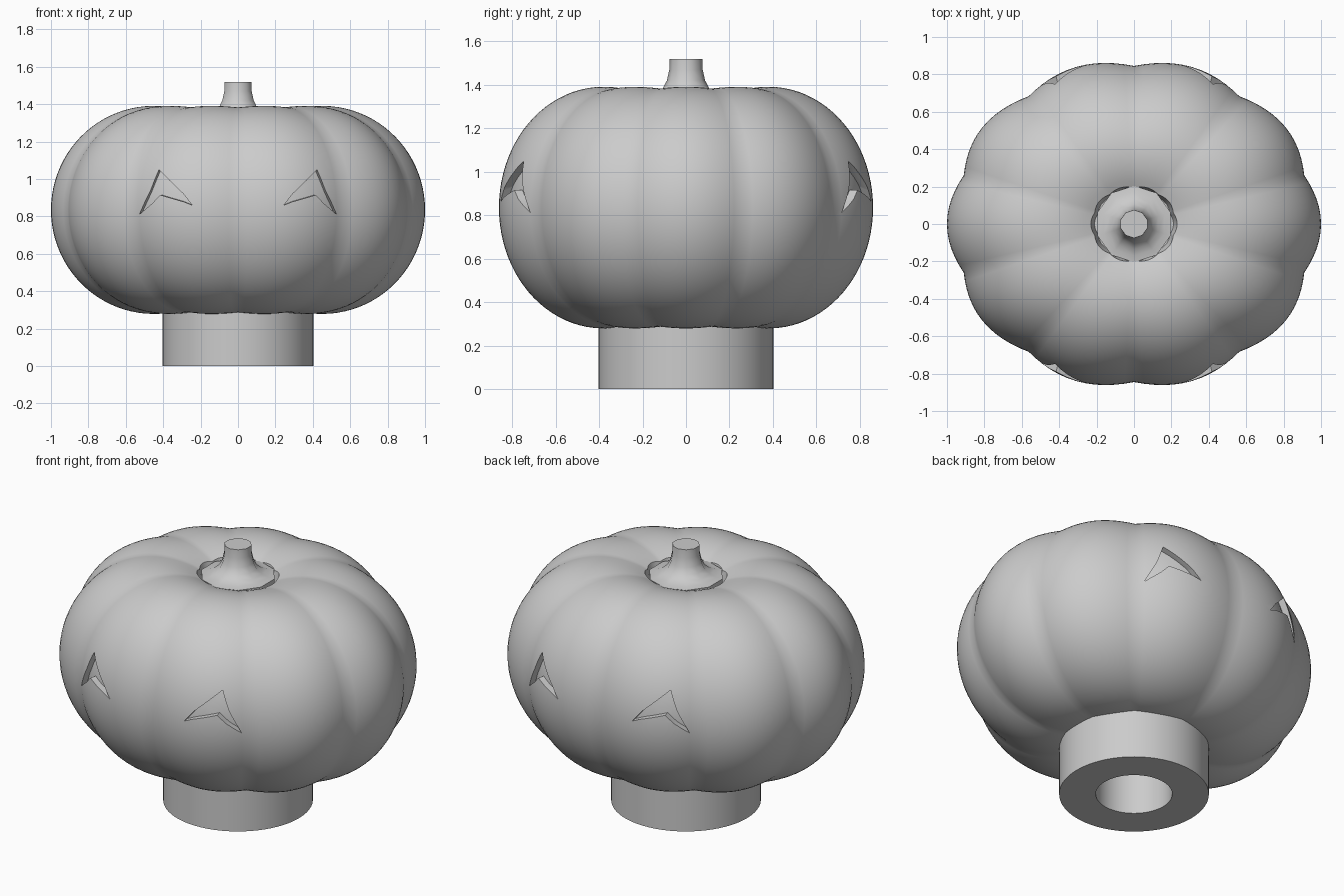
import bpy, bmesh
from math import sin, cos, pi, sqrt

cube = bpy.data.objects.get("Cube")
if cube:
    bpy.data.objects.remove(cube)

grey = bpy.data.materials.new("plain_grey")
grey.use_nodes = True
grey.diffuse_color = (0.6, 0.6, 0.6, 1)
grey.node_tree.nodes["Principled BSDF"].inputs["Base Color"].default_value = (0.6, 0.6, 0.6, 1)

LOBES = 10
MID_Z = 0.835
WIDE, DEEP = 0.957, 0.845   # radii at the grooves


def finish(name, bm):
    bmesh.ops.recalc_face_normals(bm, faces=bm.faces)
    mesh = bpy.data.meshes.new(name)
    bm.to_mesh(mesh)
    bm.free()
    mesh.materials.append(grey)
    obj = bpy.data.objects.new(name, mesh)
    bpy.context.collection.objects.link(obj)
    return obj


def lathe(name, profile, segments, place, closed=False):
    """Spin (radius, height) points; place(r, z, angle) gives the position."""
    bm = bmesh.new()
    rings = [[bm.verts.new(place(r, z, pi / 2 + 2 * pi * i / segments))
              for i in range(segments)] for r, z in profile]
    pairs = list(zip(rings, rings[1:]))
    if closed:
        pairs.append((rings[-1], rings[0]))
    else:
        bm.faces.new(rings[0])
        bm.faces.new(rings[-1])
    for a, b in pairs:
        for i in range(segments):
            j = (i + 1) % segments
            bm.faces.new((a[i], a[j], b[j], b[i]))
    return finish(name, bm)


def round_place(r, z, a):
    return r * cos(a), r * sin(a), z


def lobed_place(r, z, a):
    bulge = abs(sin((a - pi / 2) * LOBES / 2))
    f = r * (1 + 0.045 * bulge)
    return WIDE * f * cos(a), DEEP * f * sin(a), MID_Z + z * (1 + 0.015 * bulge)


def pumpkin(name, inset=0.0):
    core, steps = 0.45, 56
    start = -0.41          # how far the skin curls into the dimples
    pts = []
    for i in range(steps + 1):
        t = start + (pi - 2 * start) * i / steps
        pts.append((core + (0.55 - inset) * sin(t), (0.548 - inset) * cos(t)))
    pts.insert(0, (pts[0][0] - 0.02, 0.42))
    return lathe(name, pts, LOBES * 12, lobed_place)


def mirrored(half):
    return half + [(-x, z) for x, z in reversed(half) if x]


def face_cutter(name, outline, side):
    """Prism through one side of the skin, leaning with the surface."""
    def point(x, z, y):
        skin = DEEP * sqrt(1 - (x / WIDE) ** 2)
        return x * (1 + 0.6 * (y - skin)), side * y, z
    bm = bmesh.new()
    inner, outer = [[bm.verts.new(point(x, z, y)) for x, z in outline] for y in (0.4, 1.05)]
    bm.faces.new(inner)
    bm.faces.new(outer)
    for i in range(len(outline)):
        j = (i + 1) % len(outline)
        bm.faces.new((inner[i], inner[j], outer[j], outer[i]))
    bmesh.ops.triangulate(bm, faces=bm.faces)
    return finish(name, bm)


def subtract(obj, cutter):
    mod = obj.modifiers.new("cut", 'BOOLEAN')
    mod.operation, mod.solver, mod.object = 'DIFFERENCE', 'EXACT', cutter
    bpy.context.view_layer.objects.active = obj
    bpy.ops.object.modifier_apply(modifier=mod.name)


# Pumpkin with a shallow carved face on the front and the back
body = pumpkin("pumpkin_body")
core = pumpkin("carving_floor_helper", 0.04)
mouth = mirrored([(0, 0.655), (0.63, 0.755), (0.285, 0.585), (0.235, 0.645),
                  (0.135, 0.515), (0, 0.46)])[:-1]
eye = [(0.425, 1.05), (0.24, 0.86), (0.41, 0.915), (0.525, 0.81)]
shapes = {"mouth": mouth, "left_eye": eye, "right_eye": [(-x, z) for x, z in eye]}
helpers = [core]
for side, label in ((-1, "front"), (1, "back")):
    for part, outline in shapes.items():
        cutter = face_cutter(f"{label}_{part}_cutter", outline, side)
        subtract(cutter, core)
        subtract(body, cutter)
        helpers.append(cutter)
for helper in helpers:
    bpy.data.objects.remove(helper)

# Flared stem
stem = lathe("stem", [(0.075, 1.52), (0.077, 1.47), (0.088, 1.42), (0.106, 1.385),
                      (0.135, 1.36), (0.17, 1.345), (0.205, 1.34), (0.205, 1.25)],
             LOBES, round_place)

# Ring-shaped foot with a round opening
foot = lathe("foot", [(0.403, 0), (0.403, 0.42), (0.206, 0.42), (0.206, 0)],
             64, round_place, closed=True)

for obj, angle in ((body, 0.6), (stem, 0.75), (foot, 0.6)):
    bpy.ops.object.select_all(action='DESELECT')
    obj.select_set(True)
    bpy.context.view_layer.objects.active = obj
    bpy.ops.object.shade_smooth_by_angle(angle=angle)
